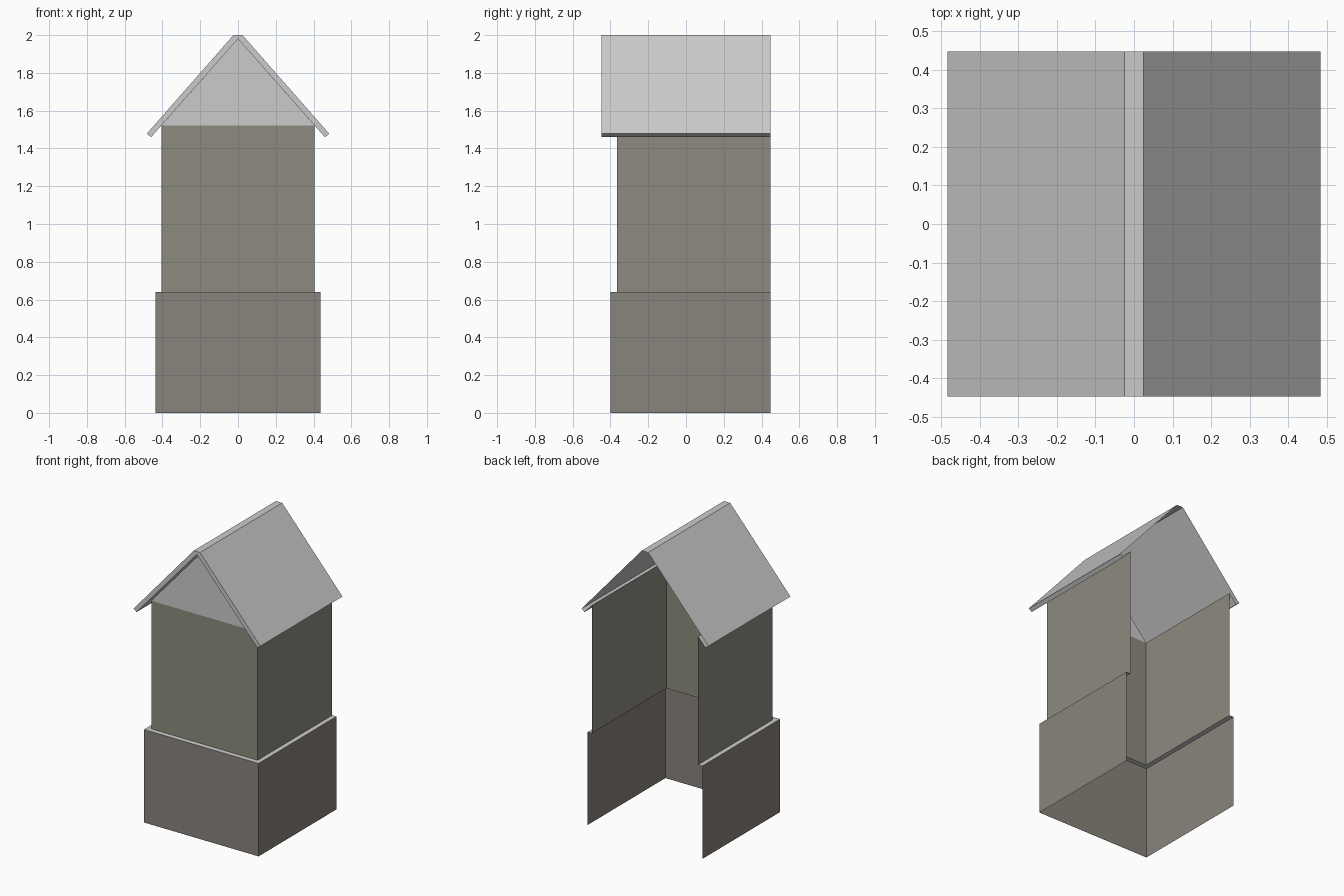
import bpy

if "Cube" in bpy.data.objects:
    bpy.data.objects.remove(bpy.data.objects["Cube"])


def material(name, color):
    mat = bpy.data.materials.new(name)
    mat.diffuse_color = (*color, 1)
    mat.use_nodes = True
    mat.node_tree.nodes["Principled BSDF"].inputs["Base Color"].default_value = mat.diffuse_color
    return mat


def make(name, verts, faces, mat=None):
    mesh = bpy.data.meshes.new(name)
    mesh.from_pydata(verts, [], faces)
    if mat:
        mesh.materials.append(mat)
    obj = bpy.data.objects.new(name, mesh)
    bpy.context.collection.objects.link(obj)
    return obj


def loft(name, a, b, mat=None):
    """Join two matching open paths with a strip of quads."""
    n = len(a)
    faces = [(i, i + 1, n + i + 1, n + i) for i in range(n - 1)]
    return make(name, a + b, faces, mat)


BACK, ROOF_FRONT, WALL_FRONT = 0.447, -0.447, -0.365


def plan(half, front, z):
    """Three-sided wall outline, open at the back."""
    return [(-half, BACK, z), (-half, front, z), (half, front, z), (half, BACK, z)]


def at_y(profile, y):
    return [(x, y, z) for x, z in profile]


stone = material("stone", (0.25, 0.23, 0.20))
plaster = material("plaster", (0.27, 0.26, 0.21))

# Walls and the ledge between them
loft("lower_walls", plan(0.437, -0.40, 0), plan(0.437, -0.40, 0.64), stone)
loft("ledge", plan(0.437, -0.40, 0.64), plan(0.405, WALL_FRONT, 0.64))
loft("upper_walls", plan(0.405, WALL_FRONT, 0.64), plan(0.405, WALL_FRONT, 1.522), plaster)

# Gable above the front wall
make("gable", at_y([(-0.405, 1.522), (0.405, 1.522), (0, 1.98)], WALL_FRONT), [(0, 1, 2)])

# Roof shell, open underneath and at the back
half_roof = [(-0.46, 1.46), (-0.483, 1.478), (-0.024, 2.0)]
outer = half_roof + [(-x, z) for x, z in reversed(half_roof)]
loft("roof", at_y(outer, ROOF_FRONT), at_y(outer, BACK))

# Front rim and underside of the front overhang
inner = [(0.46, 1.46), (0, 1.98), (-0.46, 1.46)]
rim = at_y([(0, 1.98)] + outer[::-1], ROOF_FRONT)
make("roof_front_rim", rim, [tuple(range(len(rim)))])
loft("overhang_underside", at_y(inner, ROOF_FRONT), at_y(inner, WALL_FRONT))

# Soffits from the eaves to the side walls
for side, name in ((-1, "left_soffit"), (1, "right_soffit")):
    edge = [(side * 0.405, 1.522), (side * 0.46, 1.46)][::-side]
    loft(name, at_y(edge, WALL_FRONT), at_y(edge, BACK))
